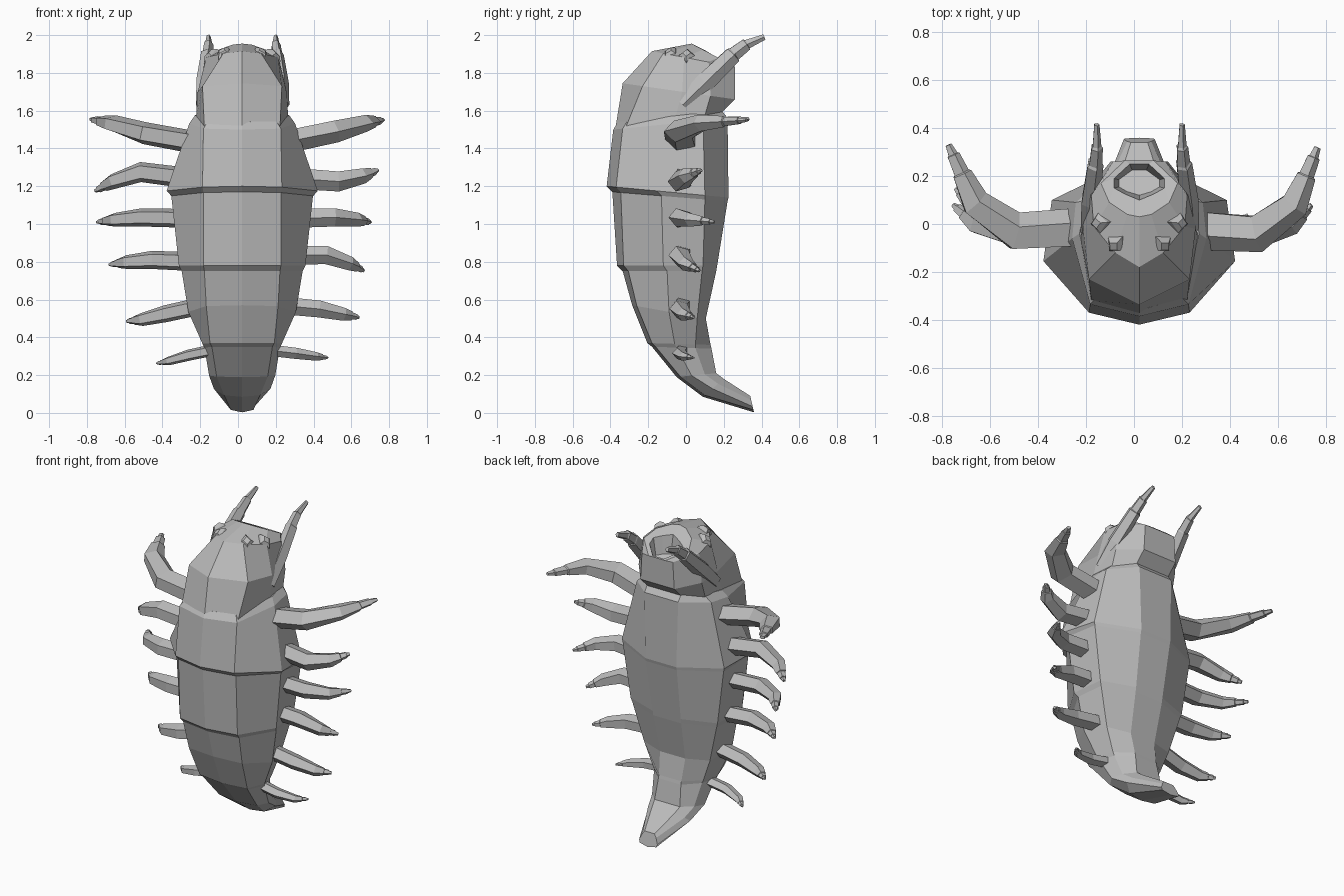
import bpy
import bmesh
from mathutils import Vector
from math import cos, sin, pi

cube = bpy.data.objects.get("Cube")
if cube:
    bpy.data.objects.remove(cube)

MID_X = 0.022  # the body sits slightly off the centre line

grey = bpy.data.materials.new("plain grey")
grey.use_nodes = True
grey.diffuse_color = (0.5, 0.5, 0.5, 1)
grey.node_tree.nodes["Principled BSDF"].inputs["Base Color"].default_value = grey.diffuse_color


def make_object(name, bm):
    bmesh.ops.recalc_face_normals(bm, faces=bm.faces)
    mesh = bpy.data.meshes.new(name)
    bm.to_mesh(mesh)
    bm.free()
    mesh.materials.append(grey)
    obj = bpy.data.objects.new(name, mesh)
    bpy.context.collection.objects.link(obj)
    return obj


def loft(name, rings):
    """Skin a list of closed point rings and cap both ends."""
    bm = bmesh.new()
    loops = [[bm.verts.new(p) for p in ring] for ring in rings]
    count = len(loops[0])
    for low, high in zip(loops, loops[1:]):
        for i in range(count):
            j = (i + 1) % count
            bm.faces.new((low[i], low[j], high[j], high[i]))
    bm.faces.new(loops[0])
    bm.faces.new(loops[-1])
    return make_object(name, bm)


def section(front_z, back_z, ridge_y, *half):
    """Mirrored cross-section: ridge, plate, rim, flank and belly points."""
    pairs = list(zip(half[::2], half[1::2]))
    back_y = pairs[-1][1]
    outline = [(0, ridge_y)] + pairs + [(-x, y) for x, y in reversed(pairs)]
    ring = []
    for x, y in outline:
        t = (y - ridge_y) / (back_y - ridge_y)
        ring.append(Vector((x + MID_X, y, front_z + (back_z - front_z) * t)))
    return ring


def tube(name, path, radii, flatten=1.0, sides=5):
    """Tapered limb through the path; each radius is the sideways one."""
    rings = []
    for i, p in enumerate(path):
        ahead = path[min(i + 1, len(path) - 1)] - path[max(i - 1, 0)]
        across = ahead.cross(Vector((0, 0, 1))).normalized()
        up = across.cross(ahead).normalized()
        rings.append([p + across * cos(2 * pi * k / sides) * radii[i]
                      + up * sin(2 * pi * k / sides) * radii[i] * flatten
                      for k in range(sides)])
    return loft(name, rings)


# Segmented body: overlapping plates in front, rounded belly behind
body = [
    section(1.54, 1.6, -.36, .18, -.31, .25, -.04, .22, .1, .12, .19),
    section(1.5, 1.56, -.385, .205, -.335, .28, -.06, .265, .09, .12, .22),
    section(1.2, 1.14, -.42, .21, -.37, .4, -.155, .365, .1, .11, .225),
    section(1.17, 1.12, -.39, .205, -.345, .375, -.13, .36, .1, .11, .22),
    section(.78, .78, -.365, .205, -.33, .335, -.12, .31, .09, .1, .165),
    section(.75, .75, -.335, .2, -.305, .32, -.1, .3, .085, .1, .16),
    section(.57, .5, -.285, .19, -.26, .285, -.09, .235, .06, .09, .105),
    section(.37, .36, -.205, .17, -.18, .21, -.06, .18, .05, .08, .13),
    section(.35, .34, -.18, .16, -.16, .2, -.05, .17, .05, .08, .135),
    section(.19, .21, -.05, .135, -.03, .175, .03, .15, .1, .09, .16),
    section(.085, .18, .09, .095, .1, .15, .14, .13, .17, .08, .2),
    section(.003, .09, .36, .06, .357, .065, .353, .05, .345, .035, .34),
]
loft("body", body)

# Head with a domed brow and an open mouth sunk into its upper back
head = [
    section(1.5, 1.59, -.375, .2, -.32, .245, -.06, .23, .1, .12, .19),
    section(1.745, 1.66, -.335, .21, -.23, .235, -.02, .225, .13, .12, .26),
    section(1.915, 1.83, -.18, .1, -.12, .19, -.01, .2, .12, .11, .26),
    section(1.955, 1.83, .03, .05, .04, .125, .09, .16, .17, .06, .265),
    section(1.92, 1.83, .1, .06, .125, .105, .15, .105, .19, .04, .25),
    section(1.8, 1.75, .12, .05, .135, .085, .155, .085, .185, .03, .225),
]
loft("head", head)

# Four faceted eyes
for side, label in ((-1, "right"), (1, "left")):
    for where, spot in (("inner", (.095, -.08, 1.895)), ("outer", (.16, .005, 1.885))):
        centre = Vector((side * spot[0] + MID_X, spot[1], spot[2]))
        out = (centre - Vector((MID_X, .02, 1.72))).normalized()
        across = out.cross(Vector((0, 0, 1))).normalized()
        up = across.cross(out)
        rings = []
        for lift, size in ((-.025, .055), (.012, .048), (.03, .026)):
            rings.append([centre + out * lift + across * (a * size * .85) + up * (b * size)
                          for a, b in ((1, 0), (0, 1), (-1, 0), (0, -1))])
        loft(f"{label}_{where}_eye", rings)

    # Mandibles sweep up and back, stepping down to a thin claw
    path = [Vector((side * x + MID_X, y, z)) for x, y, z in (
        (.215, -.02, 1.63), (.205, .1, 1.75), (.185, .25, 1.895),
        (.183, .255, 1.9), (.178, .32, 1.95), (.178, .325, 1.952), (.178, .415, 1.99))]
    tube(f"{label}_mandible", path, (.035, .042, .036, .03, .026, .02, .012), 1.3)

# Leg pairs: base x, width, flattening, then (tip x, tip y, tip z, base z, bend z) per side
legs = [
    (.24, .088, .72, (-.775, .33, 1.555, 1.43, 1.48), (.765, .32, 1.55, 1.435, 1.49)),
    (.3, .064, .9, (-.755, .08, 1.175, 1.245, 1.275), (.74, .08, 1.285, 1.24, 1.225)),
    (.3, .06, .87, (-.745, .15, 1.01, 1.03, 1.035), (.7, .15, 1.01, 1.03, 1.035)),
    (.25, .06, .87, (-.68, .07, .785, .8, .81), (.665, .07, .752, .835, .835)),
    (.2, .054, .9, (-.59, .04, .485, .57, .525), (.64, .04, .505, .57, .55)),
    (.12, .04, .8, (-.43, .04, .262, .34, .305), (.475, .04, .292, .335, .315)),
]
for number, (base_x, width, flat, *pair) in enumerate(legs, 1):
    for label, (tx, ty, tz, bz, mz) in zip(("right", "left"), pair):
        sign = -1 if tx < 0 else 1
        base = Vector((sign * base_x + MID_X, -.02, bz))
        tip = Vector((tx, ty, tz))
        bend = Vector(((base.x + tx) / 2, -.035, mz))
        knee = bend.lerp(tip, .55) + Vector((sign * .015, (bend.y - ty) * .22, (mz - bz) * .2))
        claw = knee.lerp(tip, .5)
        path = [base, bend, knee, claw, claw.lerp(tip, .04), tip.lerp(claw, .35),
                tip.lerp(claw, .33), tip]
        scale = (1, .97, .74, .5, .4, .33, .25, .17)
        tube(f"{label}_leg_{number}", path, [width * s for s in scale], flat)
